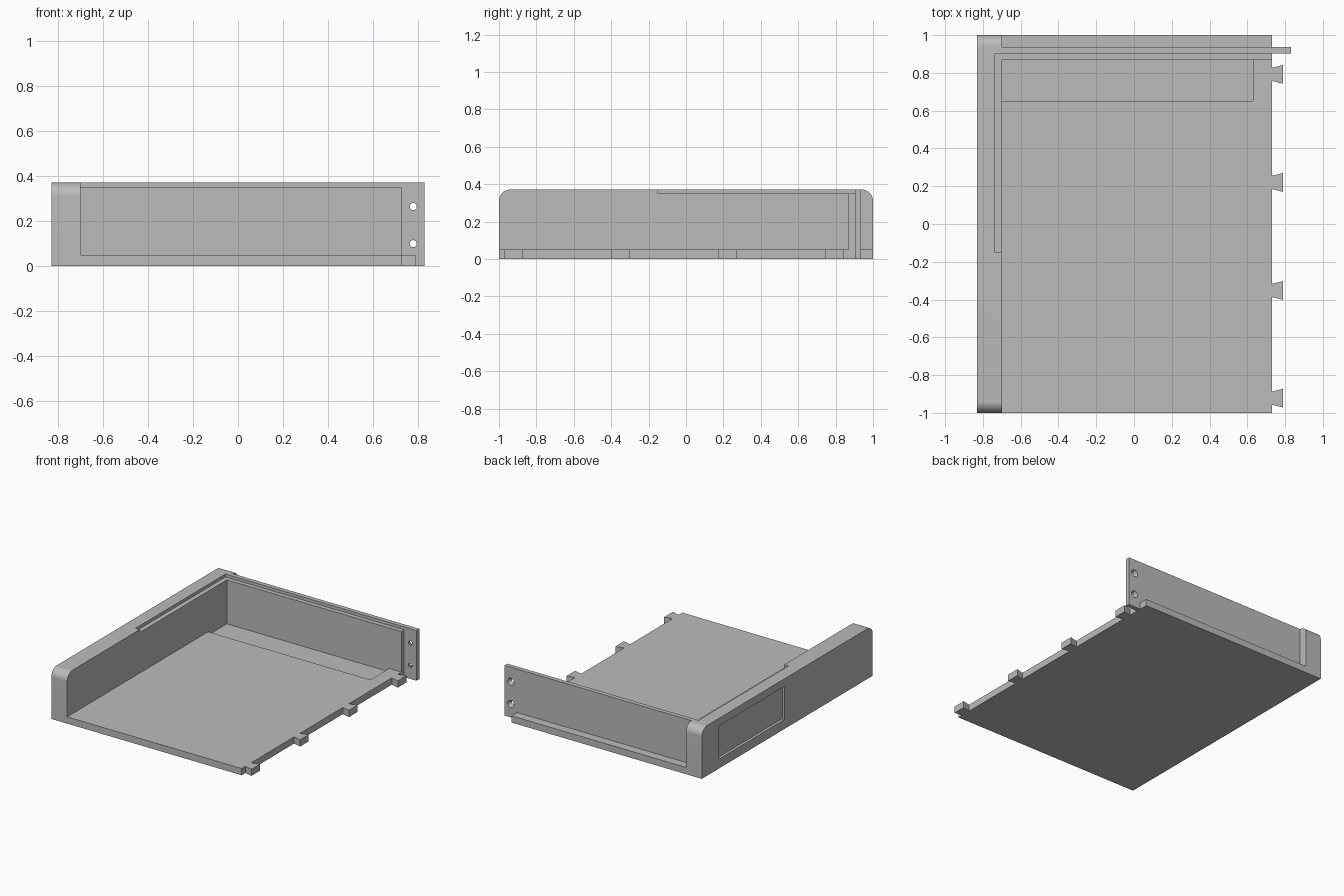
import bpy
import bmesh
import math
from mathutils import Matrix, Vector

cube = bpy.data.objects.get("Cube")
if cube:
    bpy.data.objects.remove(cube, do_unlink=True)

grey = bpy.data.materials.new("plain_grey")
grey.use_nodes = True
grey.diffuse_color = (0.5, 0.5, 0.5, 1)
grey.node_tree.nodes["Principled BSDF"].inputs["Base Color"].default_value = (0.5, 0.5, 0.5, 1)


def add_object(name, bm):
    bmesh.ops.recalc_face_normals(bm, faces=bm.faces)
    mesh = bpy.data.meshes.new(name)
    bm.to_mesh(mesh)
    bm.free()
    mesh.materials.append(grey)
    obj = bpy.data.objects.new(name, mesh)
    bpy.context.collection.objects.link(obj)
    return obj


def prism(name, outline, direction):
    """Extrude a closed outline of 3D points along a direction."""
    bm = bmesh.new()
    face = bm.faces.new([bm.verts.new(p) for p in outline])
    result = bmesh.ops.extrude_face_region(bm, geom=[face])
    moved = [g for g in result["geom"] if isinstance(g, bmesh.types.BMVert)]
    bmesh.ops.translate(bm, verts=moved, vec=Vector(direction))
    return add_object(name, bm)


def box(name, low, high):
    (x0, y0, z0), (x1, y1, z1) = low, high
    outline = [(x0, y0, z0), (x1, y0, z0), (x1, y1, z0), (x0, y1, z0)]
    return prism(name, outline, (0, 0, z1 - z0))


def cut(obj, cutter):
    cutter.hide_render = True
    mod = obj.modifiers.new("cut", "BOOLEAN")
    mod.operation = "DIFFERENCE"
    mod.solver = "EXACT"
    mod.object = cutter
    bpy.context.view_layer.objects.active = obj
    bpy.ops.object.modifier_apply(modifier=mod.name)
    bpy.data.objects.remove(cutter, do_unlink=True)


def smooth(obj):
    bpy.ops.object.select_all(action="DESELECT")
    obj.select_set(True)
    bpy.context.view_layer.objects.active = obj
    bpy.ops.object.shade_smooth_by_angle(angle=math.radians(30))


OUTER, INNER, EDGE, TAB, END = -0.83, -0.70, 0.73, 0.79, 0.83
FLOOR, RIM, TOP = 0.05, 0.35, 0.372
LIP_Y, PANEL_Y, PANEL_BACK = 0.87, 0.903, 0.936

# Floor plate with dovetail tabs along its open edge
outline = [(INNER, -1, 0), (EDGE, -1, 0)]
for y in (-0.922, -0.352, 0.22, 0.792):
    outline += [(EDGE, y - 0.035, 0), (TAB, y - 0.05, 0),
                (TAB, y + 0.05, 0), (EDGE, y + 0.035, 0)]
outline += [(EDGE, 1, 0), (INNER, 1, 0)]
floor = prism("floor_plate", outline, (0, 0, FLOOR))

# Shallow pocket in the floor in front of the back wall
cut(floor, box("floor_pocket", (INNER - 0.1, 0.65, 0.025), (0.63, LIP_Y, 0.2)))

# Side wall with rounded upper corners
radius = 0.062
outline = [(OUTER, -1, 0), (OUTER, 1, 0)]
for side, start in ((1, 0), (-1, 90)):
    for step in range(13):
        a = math.radians(start + step * 7.5)
        outline.append((OUTER, side * (1 - radius) + radius * math.cos(a),
                        TOP - radius + radius * math.sin(a)))
wall = prism("side_wall", outline, (INNER - OUTER, 0, 0))

# Lid rebate on the inner top edge and label recess on the outer face
cut(wall, box("lid_rebate", (-0.735, -0.15, RIM), (INNER + 0.1, PANEL_Y, TOP + 0.1)))
cut(wall, box("label_recess", (OUTER - 0.1, 0.03, 0.07), (OUTER + 0.02, 0.80, 0.315)))
smooth(wall)

# Inner back wall carrying the lid
box("back_lip", (INNER, LIP_Y, FLOOR), (EDGE, PANEL_Y, RIM))

# Back panel with a full-height mounting flange past the floor edge
outline = [(x, PANEL_Y, z) for x, z in
           ((INNER, FLOOR), (EDGE, FLOOR), (EDGE, 0), (END, 0), (END, TOP), (INNER, TOP))]
panel = prism("back_panel", outline, (0, PANEL_BACK - PANEL_Y, 0))

# Countersunk screw holes, wider at the back
for z in (0.10, 0.265):
    bm = bmesh.new()
    bmesh.ops.create_cone(
        bm, cap_ends=True, segments=32, radius1=0.027, radius2=0.015,
        depth=PANEL_BACK - PANEL_Y + 0.004,
        matrix=Matrix.Translation((0.78, (PANEL_Y + PANEL_BACK) / 2, z))
        @ Matrix.Rotation(math.radians(90), 4, "X"))
    cut(panel, add_object("screw_hole", bm))
smooth(panel)
